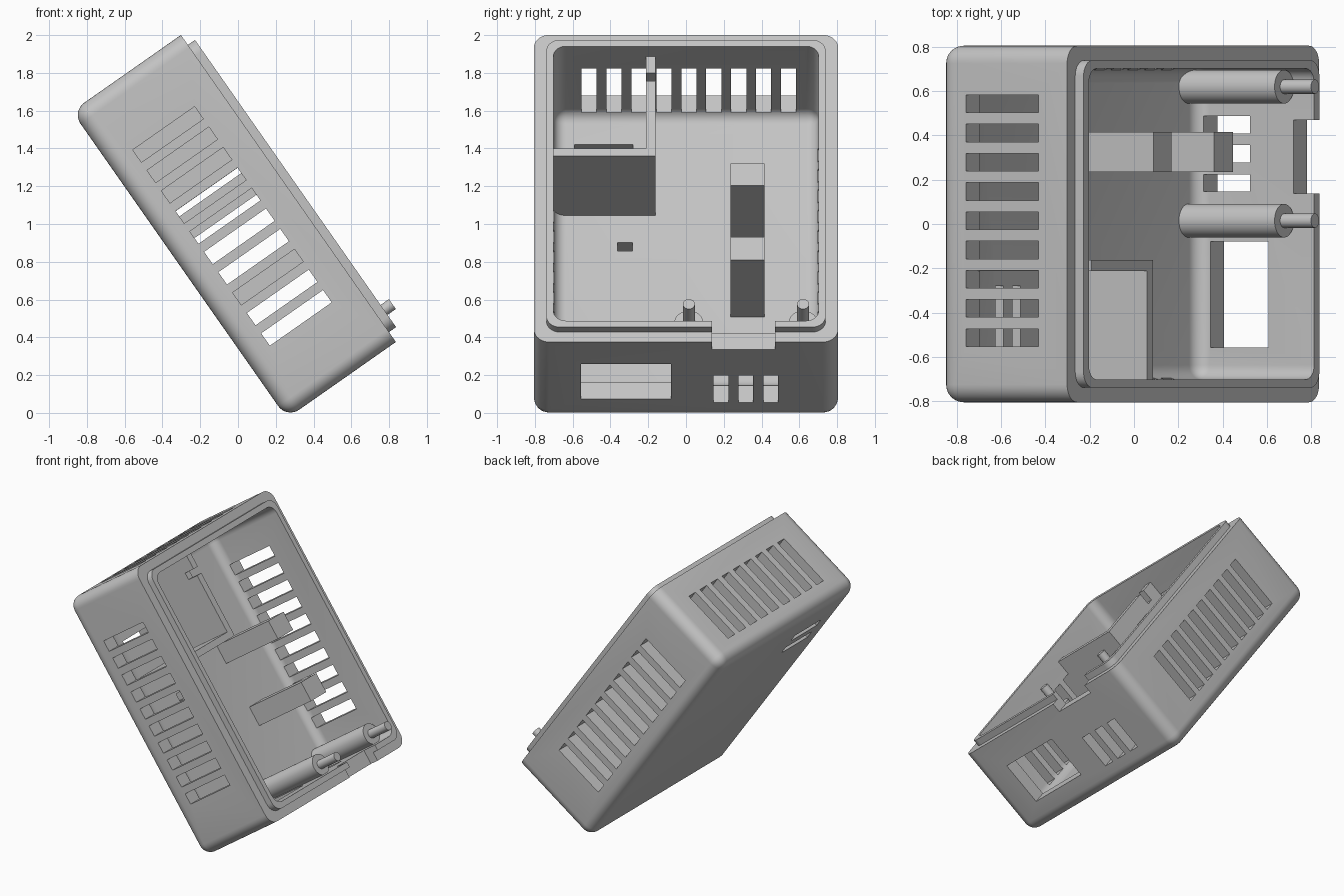
import bpy, bmesh, math
from mathutils import Matrix, Vector

if "Cube" in bpy.data.objects:
    bpy.data.objects.remove(bpy.data.objects["Cube"])

# The case is built lying flat (x = length, z = depth) and tilted at the end
TILT = Matrix.Rotation(math.radians(55), 4, 'Y')
U0, U1, HY = -1.812, 0.172, 0.805      # outer length range and half width
BACK, FLOOR, RIM, LIP = 0.195, 0.303, 0.90, 0.946

grey = bpy.data.materials.new("warm_grey_plastic")
grey.diffuse_color = (0.55, 0.55, 0.55, 1)
grey.use_nodes = True
grey.node_tree.nodes["Principled BSDF"].inputs["Base Color"].default_value = grey.diffuse_color


def make_object(name, bm):
    me = bpy.data.meshes.new(name)
    bmesh.ops.recalc_face_normals(bm, faces=bm.faces[:])
    bm.to_mesh(me)
    bm.free()
    ob = bpy.data.objects.new(name, me)
    bpy.context.collection.objects.link(ob)
    return ob


def add_box(bm, x, y, z):
    size = Vector((x[1] - x[0], y[1] - y[0], z[1] - z[0]))
    mid = Vector((x[0] + x[1], y[0] + y[1], z[0] + z[1])) / 2
    return bmesh.ops.create_cube(
        bm, size=1, matrix=Matrix.Translation(mid) @ Matrix.Diagonal((*size, 1)))["verts"]


def boxes(name, specs):
    bm = bmesh.new()
    for s in specs:
        add_box(bm, *s)
    return make_object(name, bm)


def rounded_box(name, x, y, z, radius, round_bottom=True):
    bm = bmesh.new()
    add_box(bm, x, y, z)
    mid = (z[0] + z[1]) / 2

    def wanted(e):
        a, b = (v.co.z for v in e.verts)
        return abs(a - b) > 0.01 or (round_bottom and a < mid)
    bmesh.ops.bevel(bm, geom=[e for e in bm.edges if wanted(e)], offset=radius,
                    segments=8, profile=0.5, affect='EDGES')
    return make_object(name, bm)


def boolean(ob, tool, op):
    m = ob.modifiers.new(op.lower(), 'BOOLEAN')
    m.object, m.operation, m.solver = tool, op, 'EXACT'
    bpy.context.view_layer.objects.active = ob
    bpy.ops.object.modifier_apply(modifier=m.name)
    bpy.data.objects.remove(tool)


# Shell: rounded body, raised lip, hollow inside
case = rounded_box("case_shell", (U0, U1), (-HY, HY), (BACK, RIM), 0.08)
lip = rounded_box("lip", (U0 + 0.064, U1 - 0.064), (-HY + 0.066, HY - 0.066),
                  (0.7, LIP), 0.07, False)
boolean(case, lip, 'UNION')
IN0, IN1, INY = U0 + 0.105, U1 - 0.105, 0.702
cavity = rounded_box("cavity", (IN0, IN1), (-INY, INY), (FLOOR, 1.3), 0.065)
boolean(case, cavity, 'DIFFERENCE')

# Openings
cuts = []
SLOT = (0.342, 0.742)
for i in range(10):                                    # vents through both long sides
    c = -1.42 + 0.1317 * i
    cuts.append(((c - 0.04, c + 0.04), (-1, 1), SLOT))
for i in range(9):                                     # vents in the upper end
    c = 0.015 + 0.132 * (i - 4)
    cuts.append(((-2, IN0 + 0.05), (c - 0.04, c + 0.04), SLOT))
END = (IN1 - 0.05, 0.4)
cuts.append((END, (-0.557, -0.08), (0.375, 0.695)))    # large socket opening
for c in (0.185, 0.317, 0.448):                        # small socket openings
    cuts.append((END, (c - 0.039, c + 0.039), (0.34, 0.593)))
cuts.append((END, (0.137, 0.47), (0.833, 1.2)))        # rim notch
for a in (-1.522, -1.388):                             # strap slits in the back
    cuts.append(((a, a + 0.062), (-0.59, -0.28), (0.1, 0.33)))
cuts.append(((-0.889, -0.834), (-0.362, -0.282), (0.225, 0.33)))   # blind pocket
boolean(case, boxes("openings", cuts), 'DIFFERENCE')

# Corner compartment walls, the long one with a small notch
BASE = FLOOR - 0.02
ARM_Y = (-0.212, -0.162)
cross = boxes("compartment_cross_wall", [((-1.112, -1.064), (-0.71, -0.162), (BASE, 0.85))])
long_wall = boxes("compartment_long_wall", [((IN0 - 0.01, -1.10), ARM_Y, (BASE, 0.85))])
boolean(long_wall, boxes("notch", [((-1.60, -1.55), (-0.3, -0.1), (0.763, 1))]), 'DIFFERENCE')

# Two support blocks
upper = boxes("upper_support_block", [((-1.03, -0.89), (0.235, 0.415), (BASE, 0.83))])
lower = boxes("lower_support_block", [((-0.554, -0.408), (0.235, 0.415), (BASE, 0.83))])
parts = [case, cross, long_wall, upper, lower]

# Mounting posts with locating pins
for side, y in (("left", 0.015), ("right", 0.62)):
    bm = bmesh.new()
    for r, z0, z1 in ((0.076, BASE, 0.83), (0.032, 0.80, 1.0)):
        bmesh.ops.create_cone(bm, cap_ends=True, segments=32, radius1=r, radius2=r,
                              depth=z1 - z0,
                              matrix=Matrix.Translation((-0.003, y, (z0 + z1) / 2)))
    parts.append(make_object(side + "_mounting_post", bm))

# Tilt, colour and shade every part
for ob in parts:
    ob.data.transform(TILT)
    ob.data.materials.clear()
    ob.data.materials.append(grey)
    for p in ob.data.polygons:
        p.material_index = 0
    bpy.ops.object.select_all(action='DESELECT')
    ob.select_set(True)
    bpy.context.view_layer.objects.active = ob
    bpy.ops.object.shade_smooth_by_angle(angle=math.radians(30))
